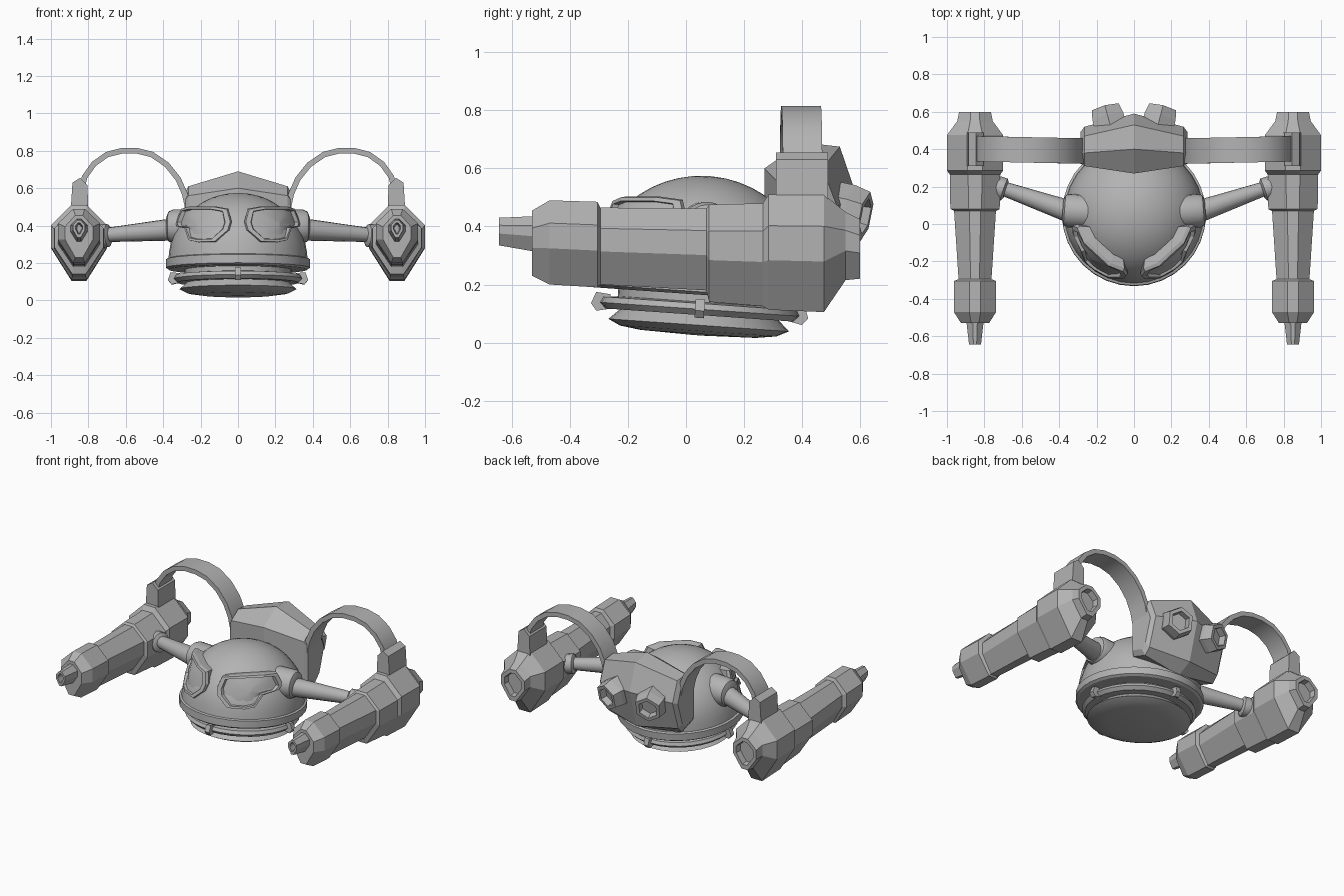
import bpy, bmesh, math
from mathutils import Vector, Matrix

if "Cube" in bpy.data.objects:
    bpy.data.objects.remove(bpy.data.objects["Cube"])

grey = bpy.data.materials.new("plain_grey")
grey.diffuse_color = (0.45, 0.45, 0.45, 1)
grey.use_nodes = True
grey.node_tree.nodes["Principled BSDF"].inputs["Base Color"].default_value = grey.diffuse_color


def loft(name, rings, closed_ring=False, smooth=None):
    """Skin equal-sized rings of points; cap the ends unless rings join up."""
    bm = bmesh.new()
    vs = [[bm.verts.new(p) for p in r] for r in rings]
    n = len(vs[0])
    pairs = list(zip(vs, vs[1:]))
    if closed_ring:
        pairs.append((vs[-1], vs[0]))
    for a, b in pairs:
        for i in range(n):
            j = (i + 1) % n
            bm.faces.new((a[i], a[j], b[j], b[i]))
    if not closed_ring:
        bm.faces.new(vs[0])
        bm.faces.new(vs[-1])
    bmesh.ops.recalc_face_normals(bm, faces=bm.faces)
    me = bpy.data.meshes.new(name)
    bm.to_mesh(me)
    bm.free()
    me.materials.append(grey)
    ob = bpy.data.objects.new(name, me)
    bpy.context.collection.objects.link(ob)
    if smooth:
        bpy.ops.object.select_all(action='DESELECT')
        ob.select_set(True)
        bpy.context.view_layer.objects.active = ob
        bpy.ops.object.shade_smooth_by_angle(angle=math.radians(smooth))
    return ob


def tube(name, start, direction, profile, n, smooth=None, phase=0.0):
    """Turned part: profile of (distance, radius) along a direction."""
    rot = Vector(direction).to_track_quat('Z', 'Y')
    rings = [[Vector(start) + rot @ Vector((r * math.cos(t), r * math.sin(t), d))
              for t in (phase + 2 * math.pi * i / n for i in range(n))]
             for d, r in profile]
    return loft(name, rings, smooth=smooth)


# Head: dome, rim, groove, trim ring and base disc, leaning slightly back
profile = [(0.015, 0.02), (0.02, 0.2), (0.03, 0.27), (0.05, 0.312), (0.085, 0.275),
           (0.085, 0.325), (0.105, 0.345), (0.125, 0.335), (0.13, 0.285),
           (0.155, 0.285), (0.155, 0.37), (0.165, 0.385), (0.21, 0.385), (0.215, 0.372)]
profile += [(0.215 + 0.35 * math.sin(a), 0.37 * math.cos(a))
            for a in (math.radians(6 + 7.5 * k) for k in range(12))]
head = tube("head", (0, 0, 0), (0, 0, 1), profile, 32, smooth=30)
lean = Matrix.Translation((0, 0.04, 0.01)) @ Matrix.Rotation(math.radians(-4), 4, 'X')
head.data.transform(lean)

# Four clips around the trim ring
for k in range(4):
    clip = loft("trim_clip", [[(0.31, -w, 0.085), (0.355, -w, 0.075), (0.375, -w, 0.10),
                               (0.36, -w, 0.14), (0.31, -w, 0.135)] for w in (-0.016, 0.016)])
    clip.data.transform(lean @ Matrix.Rotation(k * math.pi / 2, 4, 'Z'))

# Pack on the back: a centre section and two narrower side sections
mid = [(0.27, 0.60), (0.40, 0.69), (0.53, 0.675), (0.59, 0.50), (0.52, 0.25), (0.42, 0.2), (0.27, 0.25)]
side = [(0.31, 0.56), (0.38, 0.61), (0.47, 0.60), (0.52, 0.47), (0.46, 0.28), (0.42, 0.24), (0.31, 0.28)]
edge = [(0.385 + (y - 0.385) * 0.8, 0.43 + (z - 0.43) * 0.8) for y, z in side]
loft("back_pack", [[(x, y, z) for y, z in s] for x, s in
                   ((-0.285, edge), (-0.265, side), (0, mid), (0.265, side), (0.285, edge))])


def gun_ring(s, y, top, bottom, half):
    """Kite-like eight-sided section of an arm pod."""
    h = top - bottom
    pts = [(-.27, 1), (.27, 1), (1, .73), (1, .43), (.27, 0), (-.27, 0), (-1, .43), (-1, .73)]
    return [(s * 0.85 + u * half, y, bottom + v * h) for u, v in pts]


# y, top, bottom, half width along the pod from muzzle to rear
pod = [(-0.56, .405, .36, .012), (-0.645, .415, .355, .018), (-0.645, .43, .335, .032),
       (-0.53, .435, .315, .045), (-0.53, .455, .23, .075), (-0.47, .49, .20, .113),
       (-0.305, .485, .19, .113), (-0.295, .465, .20, .088), (0.07, .462, .18, .112),
       (0.08, .475, .14, .132), (0.265, .48, .125, .135), (0.285, .51, .113, .15),
       (0.475, .51, .105, .15), (0.55, .45, .215, .095), (0.60, .425, .22, .085),
       (0.60, .40, .25, .062), (0.56, .395, .255, .058)]

# Goggle outline as (azimuth in degrees, height)
goggle = [(10, .49), (25, .503), (60, .503), (77, .492), (81, .42), (74, .395),
          (56, .385), (46, .32), (36, .31), (19, .313), (8, .375), (6, .42)]


def goggle_ring(s, scale, out):
    pts = []
    for a, z in goggle:
        a = math.radians(42 + (a - 42) * scale)
        z = 0.41 + (z - 0.41) * scale
        r = 0.368 - (z - 0.3) * 0.33 + out
        pts.append((s * r * math.sin(a), 0.055 - r * math.cos(a), z))
    return pts


# Strap arch, seen from the front
arch = [(.265, .48), (.285, .57), (.32, .65), (.38, .725), (.46, .78), (.54, .80), (.62, .80),
        (.70, .78), (.77, .73), (.82, .66), (.845, .56)]

for s in (-1, 1):
    # Goggles: raised frame around a curved lens
    loft("goggle_frame", [goggle_ring(s, k, o) for k, o in
                          ((0.9, -0.06), (1, -0.01), (0.97, 0.008), (0.84, 0.008), (0.8, -0.015), (0.8, -0.06))],
         closed_ring=True)
    loft("goggle_lens", [goggle_ring(s, k, o) for k, o in
                         ((0.82, -0.06), (0.82, -0.012), (0.5, -0.006), (0.02, 0.0))], smooth=30)

    # Shoulder socket, arm rod and collar
    arm = Vector((s * 0.36, 0.125, -0.03))
    tube("shoulder_socket", (s * 0.2, 0.06, 0.395), (s, 0.08, 0),
         [(0, .09), (0.15, .09), (0.172, .08), (0.182, .055)], 20, smooth=35)
    tube("arm_rod", (s * 0.34, 0.065, 0.38), arm, [(0, .06), (0.40, .037)], 16, smooth=35)
    tube("arm_collar", (s * 0.685, 0.18, 0.348), arm,
         [(0, .045), (0.01, .062), (0.05, .062), (0.09, .05)], 12, smooth=35)

    # Arm pod
    loft("arm_pod", [gun_ring(s, *row) for row in pod])

    # Strap from pack to pod
    rings = []
    for i, (x, z) in enumerate(arch):
        a, b = arch[max(i - 1, 0)], arch[min(i + 1, len(arch) - 1)]
        t = Vector((b[0] - a[0], b[1] - a[1])).normalized() * 0.015
        y = 0.39 + 0.012 * (x - 0.265) / 0.58
        rings.append([(s * (x + e * t.y), y + w, z - e * t.x)
                      for e, w in ((-1, -.068), (-1, .068), (1, .068), (1, -.068))])
    loft("strap", rings, smooth=25)

    # Strap bracket on the pod
    loft("strap_bracket", [[(s * x, y, z) for x, z in
                            ((.80, .47), (.805, .615), (.845, .655), (.885, .63), (.895, .47))]
                           for y in (0.31, 0.49)])

    # Rear nozzle with a recessed opening
    tube("rear_nozzle", (s * 0.12, 0.50, 0.46), (s * 0.25, 0.94, -0.2),
         [(0, .098), (0.07, .098), (0.125, .086), (0.125, .062), (0.085, .056)], 6, phase=math.pi / 6)
